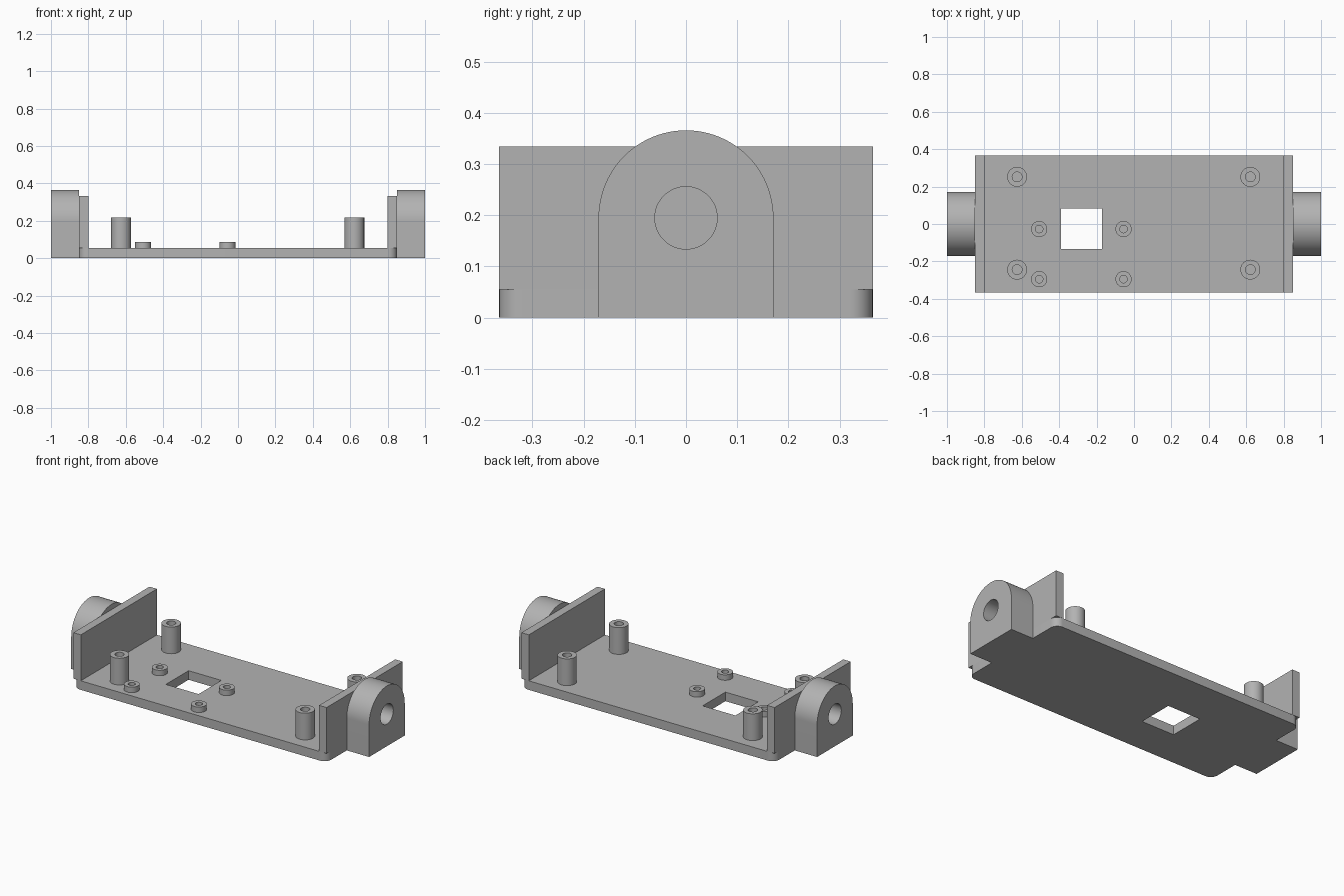
import bpy
import bmesh
from math import cos, sin, pi, radians
from mathutils import Matrix

if "Cube" in bpy.data.objects:
    bpy.data.objects.remove(bpy.data.objects["Cube"])

grey = bpy.data.materials.new("plain grey")
grey.use_nodes = True
colour = (0.45, 0.45, 0.45, 1)
grey.diffuse_color = colour
grey.node_tree.nodes["Principled BSDF"].inputs["Base Color"].default_value = colour


def arc(cx, cy, r, start, end, steps):
    """Points along an arc, angles in degrees, both ends included."""
    angles = [radians(start + (end - start) * i / steps) for i in range(steps + 1)]
    return [(cx + r * cos(a), cy + r * sin(a)) for a in angles]


def circle(cx, cy, r, steps=48):
    return arc(cx, cy, r, 0, 360, steps)[:-1]


def rectangle(x0, x1, y0, y1):
    return [(x0, y0), (x1, y0), (x1, y1), (x0, y1)]


def prism(name, loops, depth, matrix):
    """Extrude an outline (first loop) with holes (other loops) along local z."""
    bm = bmesh.new()
    edges = []
    for loop in loops:
        verts = [bm.verts.new((x, y, 0)) for x, y in loop]
        edges += [bm.edges.new((v, verts[i - 1])) for i, v in enumerate(verts)]
    bmesh.ops.triangle_fill(bm, edges=edges, use_beauty=True, use_dissolve=False)
    result = bmesh.ops.extrude_face_region(bm, geom=bm.faces[:], use_keep_orig=True)
    top = [g for g in result["geom"] if isinstance(g, bmesh.types.BMVert)]
    bmesh.ops.translate(bm, verts=top, vec=(0, 0, depth))
    bm.transform(matrix)
    bmesh.ops.recalc_face_normals(bm, faces=bm.faces[:])
    mesh = bpy.data.meshes.new(name)
    bm.to_mesh(mesh)
    bm.free()
    mesh.materials.append(grey)
    obj = bpy.data.objects.new(name, mesh)
    bpy.context.collection.objects.link(obj)
    bpy.ops.object.select_all(action='DESELECT')
    obj.select_set(True)
    bpy.context.view_layer.objects.active = obj
    bpy.ops.object.shade_smooth_by_angle(angle=radians(30))
    return obj


half_x, half_y, thick, corner = 0.85, 0.365, 0.055, 0.045

# Base plate with rounded corners and a rectangular window
cx, cy = half_x - corner, half_y - corner
outline = []
for quarter, (sx, sy) in enumerate([(1, 1), (-1, 1), (-1, -1), (1, -1)]):
    outline += arc(sx * cx, sy * cy, corner, quarter * 90, quarter * 90 + 90, 10)
window = rectangle(-0.39, -0.17, -0.135, 0.083)
prism("base_plate", [outline, window], thick, Matrix())

# Hollow mounting posts, tall and short
posts = [("tall_post", (-0.625, 0.622), (-0.244, 0.252), 0.053, 0.026, 0.162),
         ("short_post", (-0.507, -0.056), (-0.295, -0.027), 0.043, 0.02, 0.033)]
for name, xs, ys, outer, inner, height in posts:
    for x in xs:
        for y in ys:
            prism(name, [circle(0, 0, outer), circle(0, 0, inner)], height,
                  Matrix.Translation((x, y, thick)))

# End walls and round-topped pivot lugs with a bore, one pair per end
lug_r, bore_z = 0.171, 0.195
lug = [(-lug_r, 0), (lug_r, 0)] + arc(0, bore_z, lug_r, 0, 180, 48)
bore = circle(0, bore_z, 0.061)
for side, turn in (("left", 0), ("right", pi)):
    spin = Matrix.Rotation(turn, 4, 'Z')
    prism(side + "_end_wall", [rectangle(0.80, half_x, -half_y, half_y)], 0.279,
          spin @ Matrix.Translation((0, 0, thick)))
    # Local x, y, z become world y, z, x
    upright = Matrix(((0, 0, 1, half_x), (1, 0, 0, 0), (0, 1, 0, 0), (0, 0, 0, 1)))
    prism(side + "_pivot_lug", [lug, bore], 0.15, spin @ upright)
